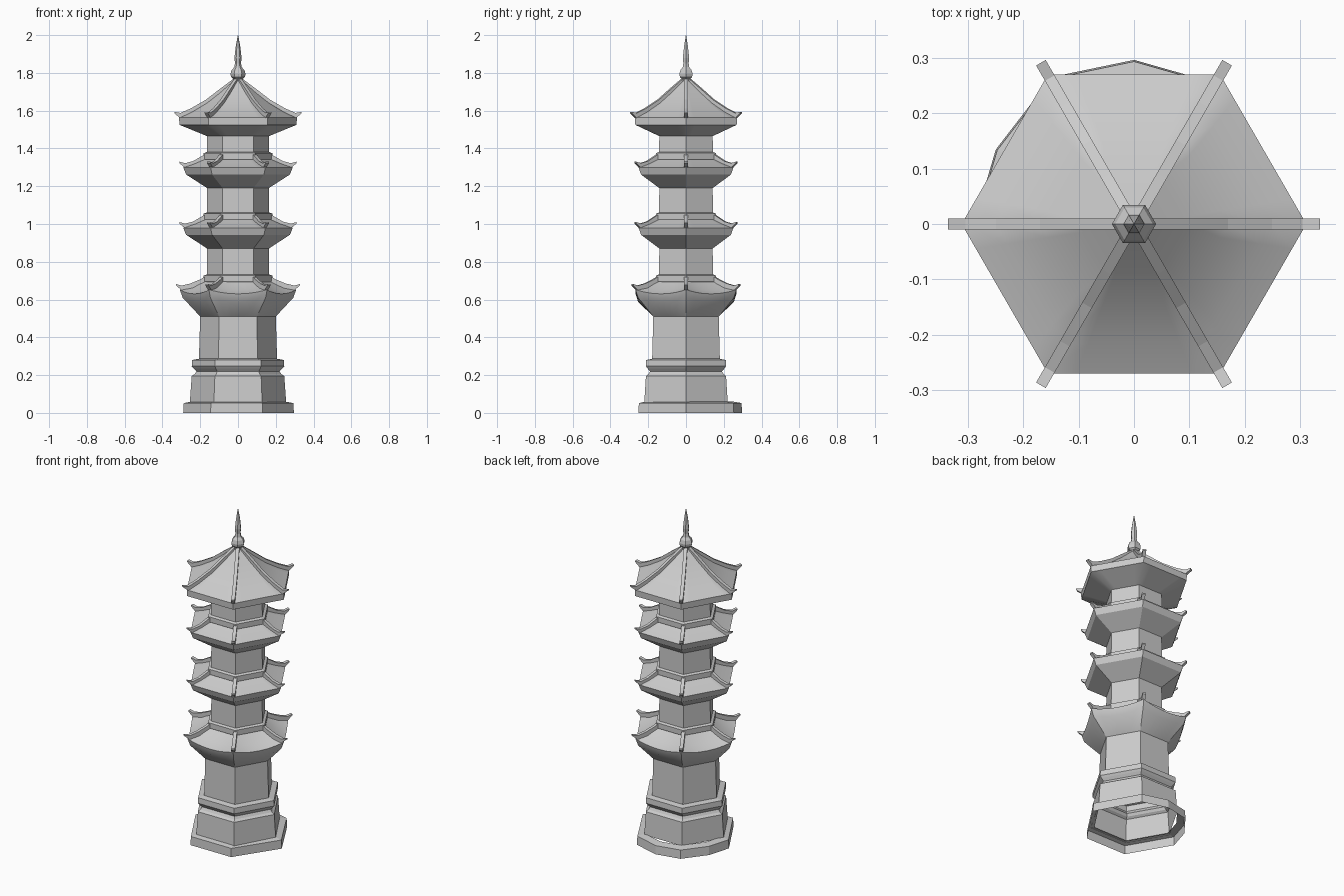
import bpy
import bmesh
from math import cos, sin, pi, radians
from mathutils import Vector

SIDES = 6
STEPS = 6  # pieces per straight side, so that eaves can curve up

default = bpy.data.objects.get("Cube")
if default:
    bpy.data.objects.remove(default, do_unlink=True)

# One grey stone for the whole tower
stone = bpy.data.materials.new("grey stone")
stone.use_nodes = True
stone.diffuse_color = (0.6, 0.6, 0.6, 1)
stone.node_tree.nodes["Principled BSDF"].inputs["Base Color"].default_value = (0.6, 0.6, 0.6, 1)


def finish(bm, name, smooth=0):
    mesh = bpy.data.meshes.new(name)
    bm.to_mesh(mesh)
    bm.free()
    mesh.materials.append(stone)
    obj = bpy.data.objects.new(name, mesh)
    bpy.context.collection.objects.link(obj)
    if smooth:
        bpy.ops.object.select_all(action="DESELECT")
        obj.select_set(True)
        bpy.context.view_layer.objects.active = obj
        bpy.ops.object.shade_smooth_by_angle(angle=radians(smooth))
    return obj


def hexagon(steps=1):
    """Unit hexagon as (x, y, nearness to a corner)."""
    corners = [Vector((cos(i * pi / 3), sin(i * pi / 3))) for i in range(SIDES)]
    points = []
    for i, a in enumerate(corners):
        b = corners[(i + 1) % SIDES]
        for k in range(steps):
            t = k / steps
            p = a.lerp(b, t)
            points.append((p.x, p.y, abs(2 * t - 1) ** 2))
    return points


def loft(name, profile, outline=None, cap=False, smooth=0):
    """Stack scaled outlines; profile rows are (radius, height, corner lift)."""
    outline = outline or hexagon()
    bm = bmesh.new()
    rings = []
    for row in profile:
        r, z = row[0], row[1]
        lift = row[2] if len(row) > 2 else 0
        rings.append([bm.verts.new((x * r, y * r, z + lift * near)) for x, y, near in outline])
    n = len(outline)
    for low, high in zip(rings, rings[1:]):
        for i in range(n):
            j = (i + 1) % n
            bm.faces.new((low[i], low[j], high[j], high[i]))
    if cap:
        bm.faces.new(rings[-1])
    return finish(bm, name, smooth)


def ribs(name, path):
    """Six square bars along the hips; path rows are (radius, top, depth)."""
    half = 0.01
    bm = bmesh.new()
    for i in range(SIDES):
        along = Vector((cos(i * pi / 3), sin(i * pi / 3), 0))
        side = Vector((-along.y, along.x, 0)) * half
        sections = []
        for r, top, depth in path:
            up, down = Vector((0, 0, top)), Vector((0, 0, top - depth))
            base = along * r
            sections.append([bm.verts.new(p) for p in (
                base - side + down, base + side + down, base + side + up, base - side + up)])
        for a, b in zip(sections, sections[1:]):
            for k in range(4):
                m = (k + 1) % 4
                bm.faces.new((a[k], a[m], b[m], b[k]))
        bm.faces.new(sections[0][::-1])
        bm.faces.new(sections[-1])
    bmesh.ops.recalc_face_normals(bm, faces=bm.faces)
    return finish(bm, name)


# Worn, uneven plinth slab, open underneath
slab = [(0.296, 0, 0), (0.155, 0.253, 0), (0, 0.297, 0), (-0.149, 0.266, 0),
        (-0.25, 0.135, 0), (-0.29, 0, 0), (-0.145, -0.252, 0), (0.13, -0.252, 0)]
loft("plinth_slab", [(1, 0), (0.99, 0.052), (0.84, 0.06)], slab)

# Pedestal with its moulding
loft("pedestal", [(0.255, 0.055), (0.245, 0.195), (0.23, 0.205), (0.22, 0.22),
                  (0.235, 0.235), (0.245, 0.247), (0.243, 0.28), (0.205, 0.287)])

# Walls of the four storeys
loft("storey_wall_1", [(0.207, 0.28), (0.2, 0.515)])
for number, (bottom, top) in enumerate([(0.72, 0.875), (1.04, 1.195), (1.36, 1.47)], 2):
    loft(f"storey_wall_{number}", [(0.165, bottom), (0.163, top)])

# Lower roofs: wall top, eave bottom, eave top, radius, corner lift
lower_roofs = [
    (0.2, 0.51, 0.588, 0.63, 0.308, 0.022),
    (0.163, 0.87, 0.943, 0.98, 0.29, 0),
    (0.163, 1.19, 1.262, 1.3, 0.29, 0),
]
for number, (wall, top, eave, edge, r, lift) in enumerate(lower_roofs, 1):
    band = edge + 0.045 + lift
    loft(f"roof_{number}", [
        (wall, top), (r - 0.015, eave, lift), (r, edge, lift),
        (r * 0.8, edge + 0.02, lift * 0.6), (0.175, band)],
        hexagon(STEPS), smooth=30)
    loft(f"roof_band_{number}", [(0.175, band - 0.01), (0.182, band), (0.182, band + 0.03),
                                 (0.163, band + 0.037)])
    corner = edge + lift
    ribs(f"roof_ribs_{number}", [
        (0.165, band + 0.03, 0.04), (0.2, band + 0.01, 0.03), (r * 0.82, corner + 0.033, 0.03),
        (r - 0.01, corner + 0.022, 0.025), (r + 0.02, corner + 0.03, 0.008)])

# Tall top roof with hip ribs
loft("top_roof", [(0.163, 1.465), (0.31, 1.525), (0.312, 1.563), (0.25, 1.592),
                  (0.17, 1.64), (0.1, 1.695), (0.03, 1.757)],
     hexagon(STEPS), cap=True, smooth=35)
ribs("top_roof_ribs", [(0.025, 1.768, 0.03), (0.1, 1.712, 0.03), (0.17, 1.658, 0.03),
                       (0.25, 1.612, 0.03), (0.305, 1.588, 0.028), (0.337, 1.594, 0.008)])

# Finial
loft("finial", [(0.022, 1.75), (0.025, 1.768), (0.037, 1.778), (0.04, 1.795), (0.034, 1.815),
                (0.02, 1.83), (0.016, 1.85), (0.019, 1.88), (0.012, 1.94), (0.001, 2.0)],
     cap=True)
